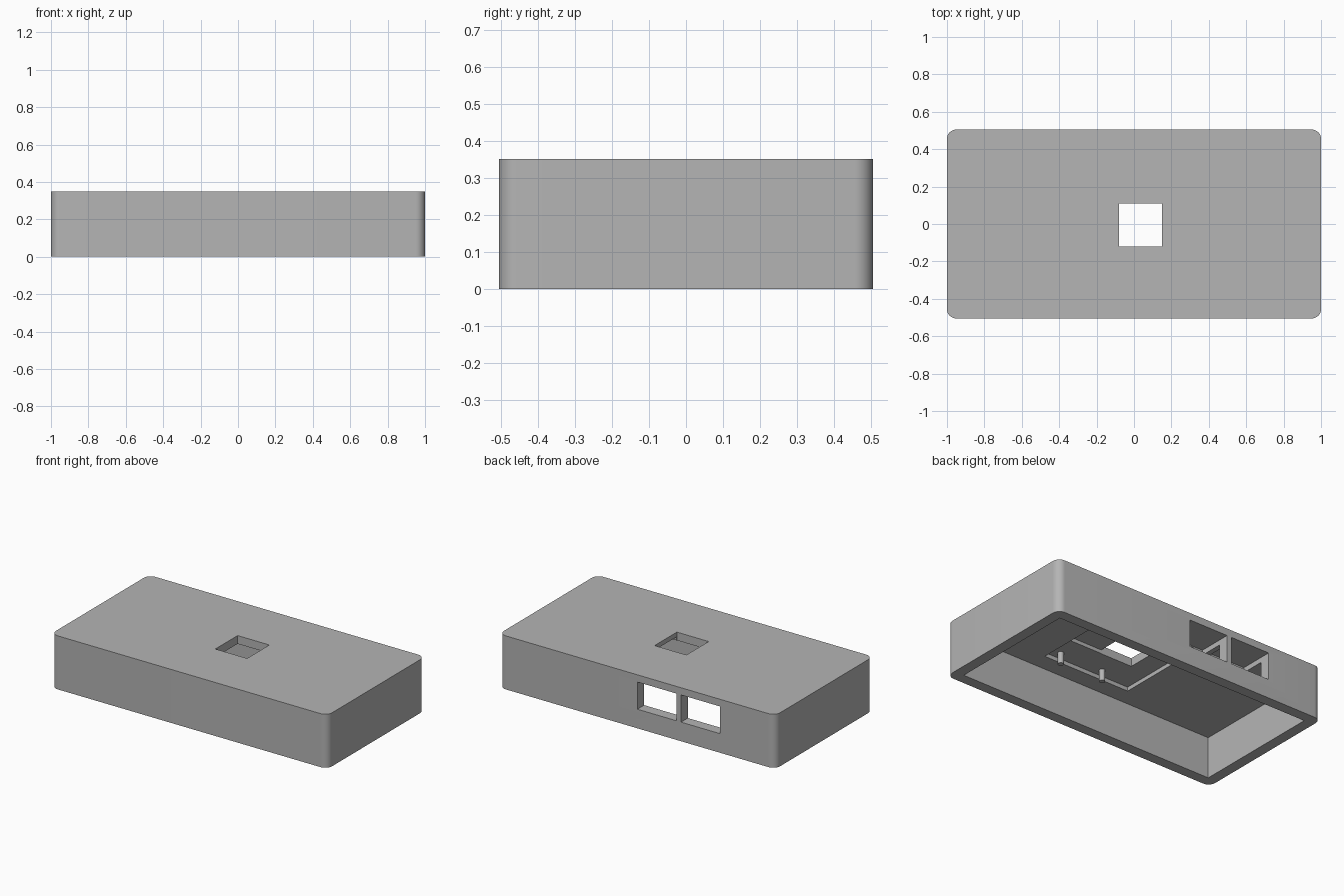
import bpy
import bmesh

cube = bpy.data.objects.get("Cube")
if cube:
    bpy.data.objects.remove(cube, do_unlink=True)

# Single plastic colour
grey = bpy.data.materials.new("grey_plastic")
grey.use_nodes = True
colour = (0.46, 0.46, 0.46, 1)
grey.diffuse_color = colour
grey.node_tree.nodes["Principled BSDF"].inputs["Base Color"].default_value = colour


def add_box(name, xs, ys, zs, radius=0):
    """Box between limits, with optional rounded vertical edges."""
    bm = bmesh.new()
    bmesh.ops.create_cube(bm, size=1)
    for v in bm.verts:
        v.co = [lim[0] if c < 0 else lim[1] for c, lim in zip(v.co, (xs, ys, zs))]
    if radius:
        uprights = [e for e in bm.edges if abs(e.verts[0].co.z - e.verts[1].co.z) > 0.01]
        bmesh.ops.bevel(bm, geom=uprights, offset=radius, segments=10,
                        profile=0.5, affect='EDGES')
    mesh = bpy.data.meshes.new(name)
    bm.to_mesh(mesh)
    bm.free()
    obj = bpy.data.objects.new(name, mesh)
    bpy.context.collection.objects.link(obj)
    mesh.materials.append(grey)
    return obj


def cut(target, name, xs, ys, zs):
    """Subtract a box from the target and discard the cutter."""
    cutter = add_box(name, xs, ys, zs)
    cutter.hide_render = True
    mod = target.modifiers.new(name, 'BOOLEAN')
    mod.operation = 'DIFFERENCE'
    mod.solver = 'EXACT'
    mod.object = cutter
    bpy.context.view_layer.objects.active = target
    bpy.ops.object.modifier_apply(modifier=name)
    bpy.data.objects.remove(cutter, do_unlink=True)


HALF_Y, HEIGHT, WALL = 0.505, 0.35, 0.07
CEILING, BOARD_Z = 0.27, 0.296

# Case shell, open at the bottom
case = add_box("case_shell", (-1, 1), (-HALF_Y, HALF_Y), (0, HEIGHT), 0.05)
cut(case, "cavity", (-1 + WALL, 1 - WALL), (-HALF_Y + WALL, HALF_Y - WALL), (-0.1, CEILING))

# Board recess, shallow pocket and square opening in the lid
cut(case, "board_recess", (-0.22, 0.41), (-0.32, 0.32), (0.1, BOARD_Z))
cut(case, "sensor_pocket", (-0.078, 0.408), (-0.118, 0.108), (0.1, 0.32))
cut(case, "lid_opening", (-0.08, 0.15), (-0.12, 0.11), (0.1, 0.5))

# Two port windows through the back wall
for right_edge in (-0.002, -0.318):
    cut(case, "port_window", (right_edge - 0.283, right_edge), (0.28, 0.7), (0.125, 0.303))

# Mounting pins hanging from the board recess
for x in (0.02, 0.335):
    for y in (-0.265, 0.265):
        bpy.ops.mesh.primitive_cylinder_add(vertices=24, radius=0.018, depth=0.085,
                                            location=(x, y, BOARD_Z - 0.0325))
        pin = bpy.context.object
        pin.name = "mounting_pin"
        pin.data.materials.append(grey)
        bpy.ops.object.shade_smooth_by_angle()

# Smooth rounded corners, sharp everywhere else
bpy.ops.object.select_all(action='DESELECT')
case.select_set(True)
bpy.context.view_layer.objects.active = case
bpy.ops.object.shade_smooth_by_angle()
